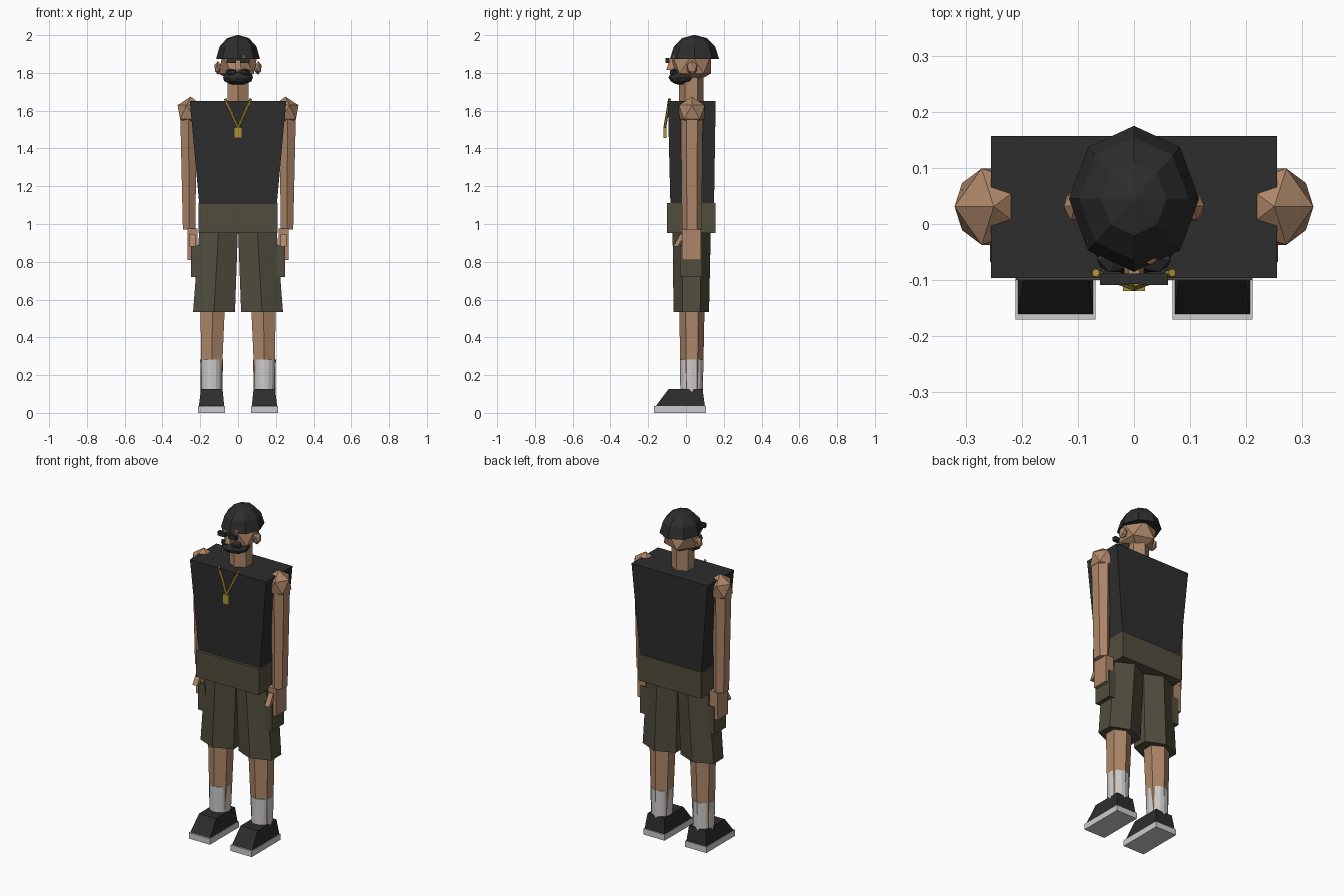
import bpy, bmesh, math
from mathutils import Vector, Matrix

if "Cube" in bpy.data.objects:
    bpy.data.objects.remove(bpy.data.objects["Cube"])


def colour(name, r, g, b):
    m = bpy.data.materials.new(name)
    m.diffuse_color = (r, g, b, 1)
    m.use_nodes = True
    m.node_tree.nodes["Principled BSDF"].inputs["Base Color"].default_value = m.diffuse_color
    return m


BLACK = colour("black cloth", 0.026, 0.026, 0.026)
SKIN = colour("skin", 0.42, 0.24, 0.14)
OLIVE = colour("olive cloth", 0.083, 0.075, 0.048)
GOLD = colour("gold", 0.42, 0.29, 0.04)
WHITE = colour("pale grey", 0.60, 0.60, 0.60)


def finish(name, bm, mat):
    bmesh.ops.recalc_face_normals(bm, faces=bm.faces)
    me = bpy.data.meshes.new(name)
    bm.to_mesh(me)
    bm.free()
    me.materials.append(mat)
    ob = bpy.data.objects.new(name, me)
    bpy.context.collection.objects.link(ob)
    return ob


def loft(name, rings, mat):
    """Skin a list of equal-length point rings and cap both ends."""
    bm = bmesh.new()
    rows = [[bm.verts.new(p) for p in ring] for ring in rings]
    n = len(rows[0])
    for a, b in zip(rows, rows[1:]):
        for i in range(n):
            j = (i + 1) % n
            bm.faces.new((a[i], a[j], b[j], b[i]))
    bm.faces.new(rows[0])
    bm.faces.new(rows[-1])
    return finish(name, bm, mat)


def rect(x0, x1, y0, y1, z):
    return [(x0, y0, z), (x1, y0, z), (x1, y1, z), (x0, y1, z)]


def oval(cx, cy, z, rx, ry, n):
    return [(cx + rx * math.sin(math.tau * i / n),
             cy + ry * math.cos(math.tau * i / n), z) for i in range(n)]


def box(name, x0, x1, y0, y1, z0, z1, mat):
    return loft(name, [rect(x0, x1, y0, y1, z0), rect(x0, x1, y0, y1, z1)], mat)


def ico(name, centre, scale, mat, sub=1):
    bm = bmesh.new()
    bmesh.ops.create_icosphere(bm, subdivisions=sub, radius=1)
    bmesh.ops.transform(bm, verts=bm.verts,
                        matrix=Matrix.Translation(centre) @ Matrix.Diagonal((*scale, 1)))
    return finish(name, bm, mat)


def rod(name, a, b, r, mat, n=6):
    a, b = Vector(a), Vector(b)
    d = b - a
    bm = bmesh.new()
    bmesh.ops.create_cone(bm, cap_ends=True, segments=n, radius1=r, radius2=r, depth=d.length)
    turn = d.to_track_quat('Z', 'Y').to_matrix().to_4x4()
    bmesh.ops.transform(bm, verts=bm.verts, matrix=Matrix.Translation((a + b) / 2) @ turn)
    return finish(name, bm, mat)


def both(ob):
    """Add the mirrored copy of a part on the other side."""
    bm = bmesh.new()
    bm.from_mesh(ob.data)
    bmesh.ops.scale(bm, vec=(-1, 1, 1), verts=bm.verts)
    finish(ob.name + "_left", bm, ob.data.materials[0])
    ob.name += "_right"


# Shirt and waist
loft("shirt", [rect(-.203, .203, -.082, .148, 1.08),
               rect(-.255, .255, -.096, .157, 1.65)], BLACK)
box("waist", -.21, .21, -.1, .155, .953, 1.112, OLIVE)

# Shorts with side pockets
both(loft("shorts_leg", [oval(.127, .028, .535, .128, .094, 6),
                         oval(.103, .03, .96, .118, .101, 6)], OLIVE))
both(box("pocket", .2, .248, -.031, .085, .72, .885, OLIVE))

# Lower legs and socks
both(loft("lower_leg", [oval(.141, .031, .1, .059, .058, 6),
                        oval(.134, .031, .6, .076, .068, 6)], SKIN))
both(loft("sock", [oval(.14, .03, .11, .058, .06, 16),
                   oval(.14, .03, .282, .06, .062, 16)], WHITE))

# Shoes
both(box("sole", .069, .211, -.17, .106, 0, .036, WHITE))
both(loft("shoe", [rect(.073, .207, -.16, .1, .036),
                   rect(.082, .196, -.092, .088, .126)], BLACK))

# Arms, hands and thumbs
both(ico("shoulder", (.25, .031, 1.592), (.078, .08, .083), SKIN))
both(loft("arm", [oval(.259, .031, .972, .038, .052, 6),
                  oval(.262, .031, 1.6, .051, .059, 6)], SKIN))
both(box("hand", .215, .268, -.021, .08, .81, .976, SKIN))
both(loft("thumb", [rect(.226, .257, -.068, -.044, .88),
                    rect(.226, .257, -.03, .0, .948)], SKIN))

# Neck, head, ears and nose
loft("neck", [oval(0, .028, 1.62, .064, .064, 6),
              oval(0, .028, 1.8, .064, .064, 6)], SKIN)
ico("head", (0, .03, 1.845), (.115, .12, .108), SKIN)
both(ico("ear", (.106, .032, 1.826), (.021, .03, .037), SKIN))
loft("nose", [rect(-.018, .018, -.104, -.05, 1.815),
              rect(-.01, .01, -.088, -.05, 1.87)], SKIN)

# Beard and moustache
ico("beard", (0, -.02, 1.776), (.083, .073, .041), BLACK, 2)
both(ico("moustache", (.034, -.062, 1.803), (.036, .028, .02), BLACK))

# Glasses: two lenses and a bridge
both(box("lens", .01, .061, -.109, -.088, 1.853, 1.878, BLACK))
box("bridge", -.012, .012, -.107, -.088, 1.866, 1.876, BLACK)

# Cap
loft("cap", [oval(0, .045, z, .116 * s, .13 * s, 8)
             for z, s in ((1.874, 1), (1.94, .84), (1.984, .5), (2.0, .04))], BLACK)

# Chain and pendant
both(rod("chain", (.068, -.087, 1.663), (0, -.112, 1.51), .0075, GOLD))
box("pendant", -.02, .02, -.119, -.103, 1.455, 1.512, GOLD)
